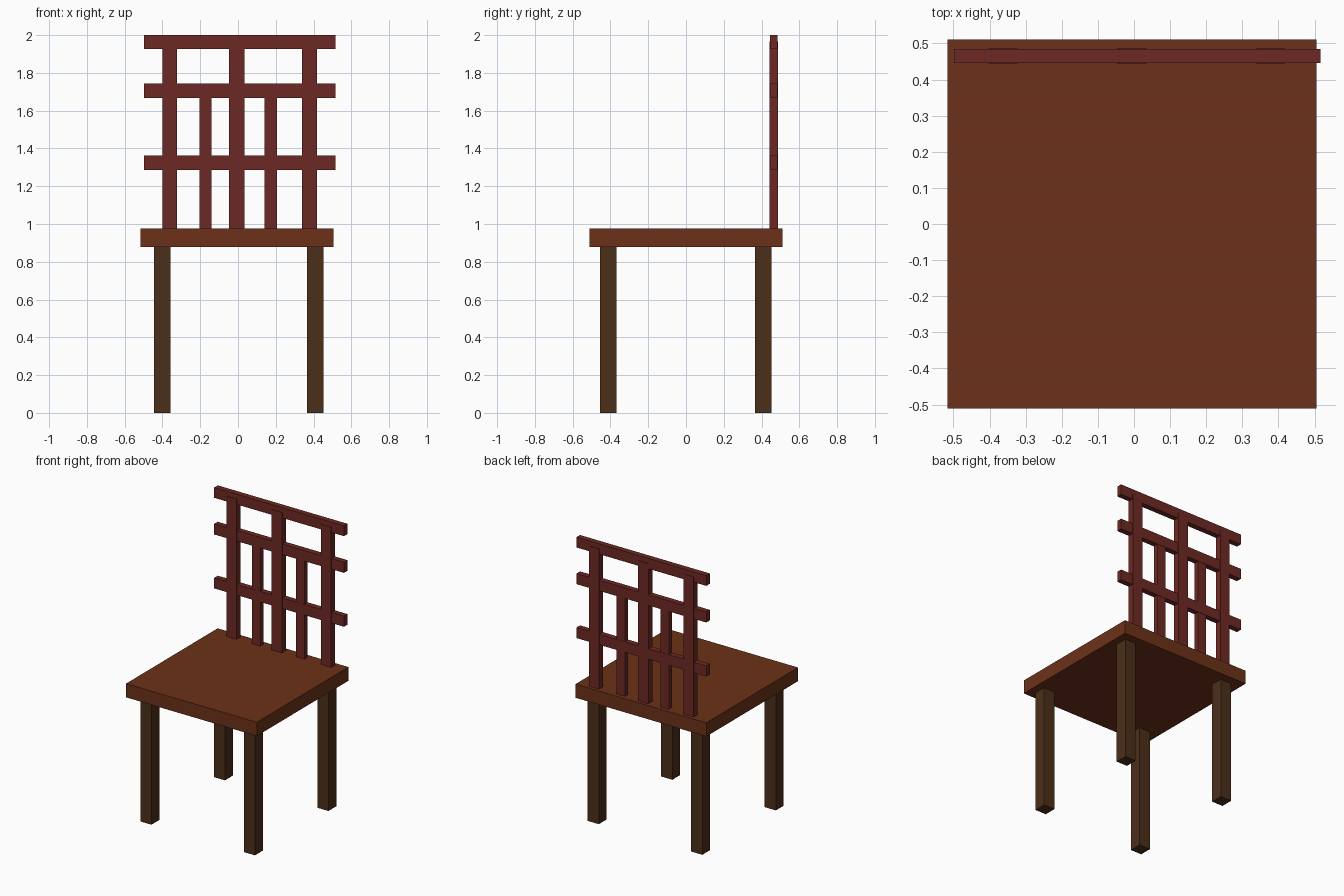
import bpy

if "Cube" in bpy.data.objects:
    bpy.data.objects.remove(bpy.data.objects["Cube"])


def material(name, rgb):
    m = bpy.data.materials.new(name)
    m.diffuse_color = (*rgb, 1)
    m.use_nodes = True
    m.node_tree.nodes["Principled BSDF"].inputs["Base Color"].default_value = m.diffuse_color
    return m


SEAT = material("seat_wood", (0.15, 0.031, 0.009))
LEG = material("leg_wood", (0.072, 0.028, 0.010))
BACK = material("back_wood", (0.155, 0.022, 0.017))


def box(name, xs, ys, zs, mat):
    """Box spanning the given (min, max) range on each axis."""
    spans = (xs, ys, zs)
    bpy.ops.mesh.primitive_cube_add(size=1, location=[(a + b) / 2 for a, b in spans])
    ob = bpy.context.object
    ob.name = name
    ob.scale = [b - a for a, b in spans]
    bpy.ops.object.transform_apply(location=False, rotation=False, scale=True)
    ob.data.materials.append(mat)
    return ob


# Seat slab
box("seat", (-0.517, 0.505), (-0.511, 0.511), (0.878, 0.975), SEAT)

# Four legs, pushed slightly into the seat
for depth, ys in (("front", (-0.456, -0.369)), ("back", (0.364, 0.452))):
    for side, xs in (("left", (-0.444, -0.357)), ("right", (0.365, 0.452))):
        box(f"{depth}_{side}_leg", xs, ys, (0, 0.885), LEG)

# Tall back posts, a touch thicker than the rails
for name, xs in (("left", (-0.401, -0.322)), ("middle", (-0.047, 0.034)),
                 ("right", (0.338, 0.418))):
    box(f"{name}_back_post", xs, (0.443, 0.488), (0.965, 1.965), BACK)

# Short slats ending in the middle rail
for name, xs in (("left", (-0.204, -0.139)), ("right", (0.140, 0.206))):
    box(f"{name}_back_slat", xs, (0.447, 0.483), (0.965, 1.70), BACK)

# Horizontal rails
for name, zs in (("lower", (1.287, 1.362)), ("middle", (1.668, 1.743)),
                 ("top", (1.927, 2.0))):
    box(f"{name}_back_rail", (-0.498, 0.516), (0.446, 0.485), zs, BACK)
